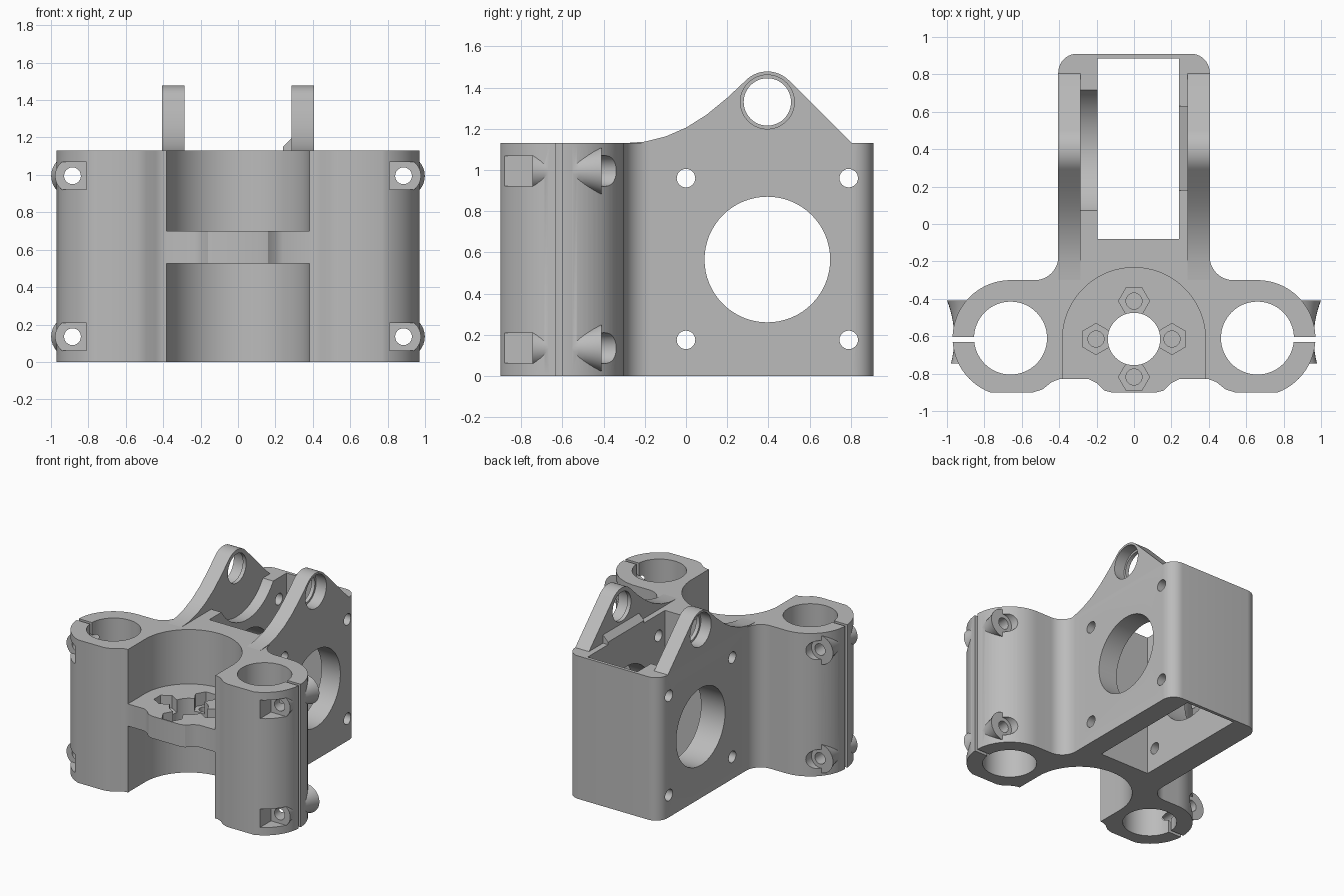
import bpy, bmesh, math
from mathutils import Vector

if "Cube" in bpy.data.objects:
    bpy.data.objects.remove(bpy.data.objects["Cube"])

grey = bpy.data.materials.new("plain_grey")
grey.use_nodes = True
grey.diffuse_color = (0.5, 0.5, 0.5, 1)
for node in grey.node_tree.nodes:
    if node.type == 'BSDF_PRINCIPLED':
        node.inputs["Base Color"].default_value = (0.5, 0.5, 0.5, 1)

AXES = {"x": lambda u, v, w: (w, u, v),
        "y": lambda u, v, w: (u, w, v),
        "z": lambda u, v, w: (u, v, w)}


def loft(name, rings, axis):
    """Solid through rings of (points, distance along axis)."""
    bm = bmesh.new()
    loops = [[bm.verts.new(AXES[axis](u, v, w)) for u, v in pts] for pts, w in rings]
    n = len(loops[0])
    for a, b in zip(loops, loops[1:]):
        for i in range(n):
            bm.faces.new((a[i], a[(i + 1) % n], b[(i + 1) % n], b[i]))
    bm.faces.new(loops[0])
    bm.faces.new(loops[-1])
    bmesh.ops.recalc_face_normals(bm, faces=bm.faces)
    mesh = bpy.data.meshes.new(name)
    bm.to_mesh(mesh)
    bm.free()
    mesh.materials.append(grey)
    ob = bpy.data.objects.new(name, mesh)
    bpy.context.collection.objects.link(ob)
    return ob


def prism(name, pts, axis, start, end):
    return loft(name, [(pts, start), (pts, end)], axis)


def arc(cu, cv, r, a0, a1, n):
    angles = [math.radians(a0 + (a1 - a0) * i / n) for i in range(n + 1)]
    return [(cu + r * math.cos(a), cv + r * math.sin(a)) for a in angles]


def circle(cu, cv, r, n=48, turn=0):
    return arc(cu, cv, r, turn, turn + 360, n)[:-1]


def rect(u0, u1, v0, v1):
    return [(u0, v0), (u1, v0), (u1, v1), (u0, v1)]


def combine(target, tool, operation='DIFFERENCE'):
    mod = target.modifiers.new("combine", 'BOOLEAN')
    mod.operation = operation
    mod.solver = 'EXACT'
    mod.object = tool
    bpy.context.view_layer.objects.active = target
    bpy.ops.object.modifier_apply(modifier=mod.name)
    bpy.data.objects.remove(tool)


def cut(target, pts, axis, start, end):
    combine(target, prism("cutter", pts, axis, start, end))


TOP = 1.13
ROD_X, ROD_Y = 0.66, -0.61
BOLT_X = 0.885
PIVOT = (0.395, 1.33)

# Body: mirrored outline with two rod lobes and a rounded box
half = [(0.12, -0.9), (0.16, -0.89), (0.2, -0.85), (0.24, -0.83), (0.4, -0.83),
        (0.44, -0.845), (0.49, -0.885), (0.54, -0.9)]
half += arc(ROD_X, ROD_Y, 0.31, -69.3, 90, 32)
half += arc(0.53, -0.175, 0.125, 270, 180, 10)
half += arc(0.305, 0.81, 0.1, 0, 90, 10)
outline = half + [(-x, y) for x, y in reversed(half)]
body = prism("body", outline, "z", 0, TOP)

# Round pockets above and below the mounting plate, open to the front
pocket = arc(0, -0.615, 0.382, 0, 180, 48) + [(-0.382, -1.1), (0.382, -1.1)]
cut(body, pocket, "z", -0.1, 0.525)
cut(body, pocket, "z", 0.7, 1.3)

# Mounting plate: centre hole and four nut traps with blind screw holes
cut(body, circle(0, -0.615, 0.14), "z", 0.4, 0.8)
for angle in range(0, 360, 90):
    a = math.radians(angle)
    u, v = 0.203 * math.cos(a), -0.615 + 0.203 * math.sin(a)
    cut(body, circle(u, v, 0.083, 6, angle + 30), "z", 0.6, 0.8)
    cut(body, circle(u, v, 0.043, 24), "z", 0.54, 0.65)

# Box interior, side openings and the round clearance in one wall
cut(body, rect(-0.195, 0.24, -0.08, 0.885), "z", -0.1, 1.3)
cut(body, circle(0.395, 0.565, 0.305, 64), "x", -0.5, 0.5)
for y in (0, 0.79):
    for z in (0.175, 0.96):
        cut(body, circle(y, z, 0.045, 24), "x", -0.5, 0.5)
cut(body, circle(*PIVOT, 0.38, 64), "x", -0.285, 0.1)

# Rod clamps: waisted bolt bosses, recesses, bolt holes, bores and slits
for s in (-1, 1):
    for z in (0.135, 0.995):
        u = s * BOLT_X
        side = sorted((s * 0.81, s * 1.1))
        cut(body, rect(*side, z - 0.073, z + 0.073), "y", -1, -0.745)
        cut(body, circle(u, z, 0.075, 32), "y", -0.41, -0.25)
        rings = []
        for i in range(13):
            y = -0.745 + 0.335 * i / 12
            rings.append((circle(u, z, 0.076 + 0.95 * (y + 0.61) ** 2, 32), y))
        combine(body, loft("clamp_boss", rings, "y"), 'UNION')
        cut(body, circle(u, z, 0.045, 24), "y", -1, -0.2)
    cut(body, circle(s * ROD_X, ROD_Y, 0.195, 64), "z", -0.1, 1.3)
    cut(body, rect(*sorted((s * 0.8, s * 1.1)), -0.63, -0.603), "z", -0.1, 1.3)

# Pivot ears with a stepped bearing hole
profile = [(-0.3, TOP), (-0.2, 1.137), (-0.1, 1.162), (0, 1.205), (0.1, 1.268), (0.2, 1.35)]
profile += arc(*PIVOT, 0.148, 135, 45, 16) + [(0.805, TOP)]
parts = [body]
for s, name in ((-1, "right_ear"), (1, "left_ear")):
    ear = prism(name, profile, "x", *sorted((s * 0.285, s * 0.405)))
    cut(ear, circle(*PIVOT, 0.115), "x", -0.5, 0.5)
    cut(ear, circle(*PIVOT, 0.131), "x", *sorted((s * 0.315, s * 0.5)))
    parts.append(ear)

# Sloped ridge at the foot of the left ear
parts.append(prism("ear_ridge", [(0.24, TOP), (0.285, TOP), (0.285, 1.195), (0.24, 1.15)],
                   "y", 0.18, 0.63))

# Smooth curved walls, keep edges sharp
bpy.ops.object.select_all(action='DESELECT')
for ob in parts:
    ob.select_set(True)
bpy.context.view_layer.objects.active = body
bpy.ops.object.shade_smooth_by_angle(angle=math.radians(30))
